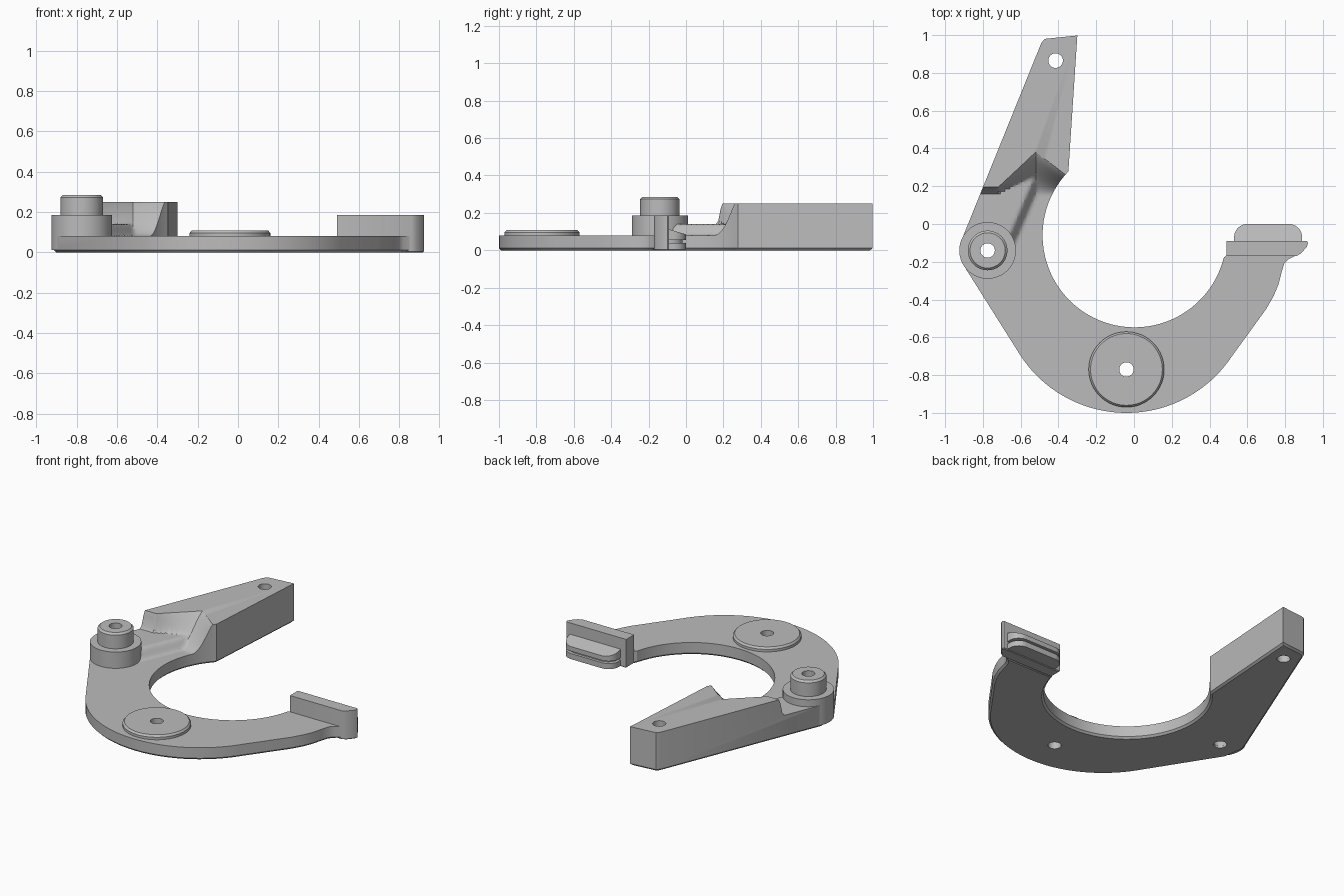
import bpy, bmesh
from math import sin, cos, pi, radians

if "Cube" in bpy.data.objects:
    bpy.data.objects.remove(bpy.data.objects["Cube"])

grey = bpy.data.materials.new("plain grey")
grey.use_nodes = True
grey.diffuse_color = (0.5, 0.5, 0.5, 1)
grey.node_tree.nodes["Principled BSDF"].inputs["Base Color"].default_value = (0.5, 0.5, 0.5, 1)


def finish(bm, name):
    bmesh.ops.recalc_face_normals(bm, faces=bm.faces)
    mesh = bpy.data.meshes.new(name)
    bm.to_mesh(mesh)
    bm.free()
    mesh.materials.append(grey)
    ob = bpy.data.objects.new(name, mesh)
    bpy.context.collection.objects.link(ob)
    return ob


def activate(ob):
    bpy.ops.object.select_all(action='DESELECT')
    ob.select_set(True)
    bpy.context.view_layer.objects.active = ob


def smooth(ob):
    activate(ob)
    bpy.ops.object.shade_smooth_by_angle(angle=radians(32))


def arc(cx, cy, r, a0, a1, n):
    steps = [radians(a0 + (a1 - a0) * i / n) for i in range(n + 1)]
    return [(cx + r * cos(a), cy + r * sin(a)) for a in steps]


def prism(name, outline, z0, z1, chamfer=0):
    """Extruded outline, with an optional chamfer around the bottom."""
    bm = bmesh.new()
    base = bm.faces.new([bm.verts.new((x, y, z0)) for x, y in outline])
    ext = bmesh.ops.extrude_face_region(bm, geom=[base], use_keep_orig=True)
    for v in ext["geom"]:
        if isinstance(v, bmesh.types.BMVert):
            v.co.z = z1
    bmesh.ops.recalc_face_normals(bm, faces=bm.faces)
    if chamfer:
        rim = [e for e in bm.edges if all(v.co.z < z0 + 1e-5 for v in e.verts)]
        bmesh.ops.bevel(bm, geom=rim, offset=chamfer, segments=1, affect='EDGES')
    return finish(bm, name)


def lathe(name, x, y, profile, n=64):
    """Closed ring profile of (radius, height) turned about a vertical axis."""
    bm = bmesh.new()
    rings = [[bm.verts.new((x + r * cos(2 * pi * i / n), y + r * sin(2 * pi * i / n), z))
              for i in range(n)] for r, z in profile]
    for k, ring in enumerate(rings):
        nxt = rings[(k + 1) % len(rings)]
        for i in range(n):
            j = (i + 1) % n
            bm.faces.new((ring[i], ring[j], nxt[j], nxt[i]))
    ob = finish(bm, name)
    smooth(ob)
    return ob


def cut(ob, cutter):
    mod = ob.modifiers.new("cut", 'BOOLEAN')
    mod.operation = 'DIFFERENCE'
    mod.solver = 'EXACT'
    mod.object = cutter
    activate(ob)
    bpy.ops.object.modifier_apply(modifier=mod.name)
    bpy.data.objects.remove(cutter)


def ease(t):
    t = min(1, max(0, t))
    return t * t * (3 - 2 * t)


PLATE = 0.08


def floor_height(x, y):
    """Flat plate, low ledge beside the boss, scooped rise to the raised arm."""
    side = x + 0.52
    end = max(0.20, 0.42 - abs(side) * (1.1 if side < 0 else 0.9))
    start = min(0.15, end - 0.03)
    rise = 0.18 * ease((y - start) / (end - start))
    ledge = 0.0
    if y > -0.13:
        left = (-0.61 + (y + 0.07) * 0.43) - x
        ledge = 0.06 * ease(left / 0.06)
    return PLATE + max(rise, ledge)


# curved body with the raised arm
outline = arc(0.003, -0.06, 0.487, 136, 346, 72)
outline += [(0.49, -0.165), (0.86, -0.165), (0.82, -0.185), (0.795, -0.21),
            (0.78, -0.26), (0.765, -0.32), (0.74, -0.38), (0.70, -0.45)]
outline += arc(-0.04, -0.33, 0.67, -33.5, -146.5, 40)
outline += [(-0.895, -0.23), (-0.915, -0.09), (-0.49, 0.96), (-0.472, 0.98), (-0.30, 0.998)]
body = prism("curved_body", outline, 0, 0.25, 0.012)

# scoop that lowers everything but the arm
xs = [-0.97 + 0.0125 * i for i in range(55)] + [1.1]
ys = [-1.1, -0.16] + [-0.14 + 0.0125 * i for i in range(51)]
bm = bmesh.new()
grid = [[bm.verts.new((x, y, floor_height(x, y))) for y in ys] for x in xs]
faces = [bm.faces.new((grid[i][j], grid[i + 1][j], grid[i + 1][j + 1], grid[i][j + 1]))
         for i in range(len(xs) - 1) for j in range(len(ys) - 1)]
ext = bmesh.ops.extrude_face_region(bm, geom=faces, use_keep_orig=True)
for v in ext["geom"]:
    if isinstance(v, bmesh.types.BMVert):
        v.co.z = 0.4
cut(body, finish(bm, "scoop_cutter"))

# bolt holes
HOLE = 0.038
for x, y in ((-0.415, 0.865), (-0.775, -0.14), (-0.04, -0.77)):
    cut(body, prism("hole_cutter", arc(x, y, HOLE + 0.0005, 0, 354.375, 63), -0.1, 0.5))
smooth(body)

# stepped boss and round pad
lathe("pivot_boss", -0.775, -0.14,
      [(HOLE, 0.012), (0.15, 0.012), (0.15, 0.185), (0.105, 0.185),
       (0.105, 0.273), (0.093, 0.285), (HOLE, 0.285)])
lathe("round_pad", -0.04, -0.77,
      [(HOLE, 0.05), (0.2, 0.05), (0.2, 0.096), (0.19, 0.108), (HOLE, 0.108)])

# upright end plate
end_plate = prism("end_plate", [(0.49, -0.17), (0.86, -0.17), (0.885, -0.155),
                                (0.915, -0.12), (0.922, -0.10), (0.915, -0.09),
                                (0.49, -0.09)], 0, 0.185, 0.005)
smooth(end_plate)


# grooved tongue: lower lip, neck and sloping upper lip
def tongue_outline(inset):
    r, x0, x1, y1 = 0.07, 0.53 + inset, 0.89 - inset, -inset
    return ([(x0, -0.10), (x1, -0.10)] + arc(x1 - r, y1 - r, r, 0, 90, 10)
            + arc(x0 + r, y1 - r, r, 90, 180, 10))


for name, inset, z0, z1 in (("tongue_lower_lip", 0, 0.004, 0.04),
                            ("tongue_neck", 0.018, 0.035, 0.06),
                            ("tongue_upper_lip", 0, 0.055, 0.115)):
    lip = prism(name, tongue_outline(inset), z0, z1)
    if name == "tongue_upper_lip":
        for v in lip.data.vertices:
            if v.co.z > 0.1:
                v.co.z -= 0.3 * (v.co.y + 0.10)
    smooth(lip)
